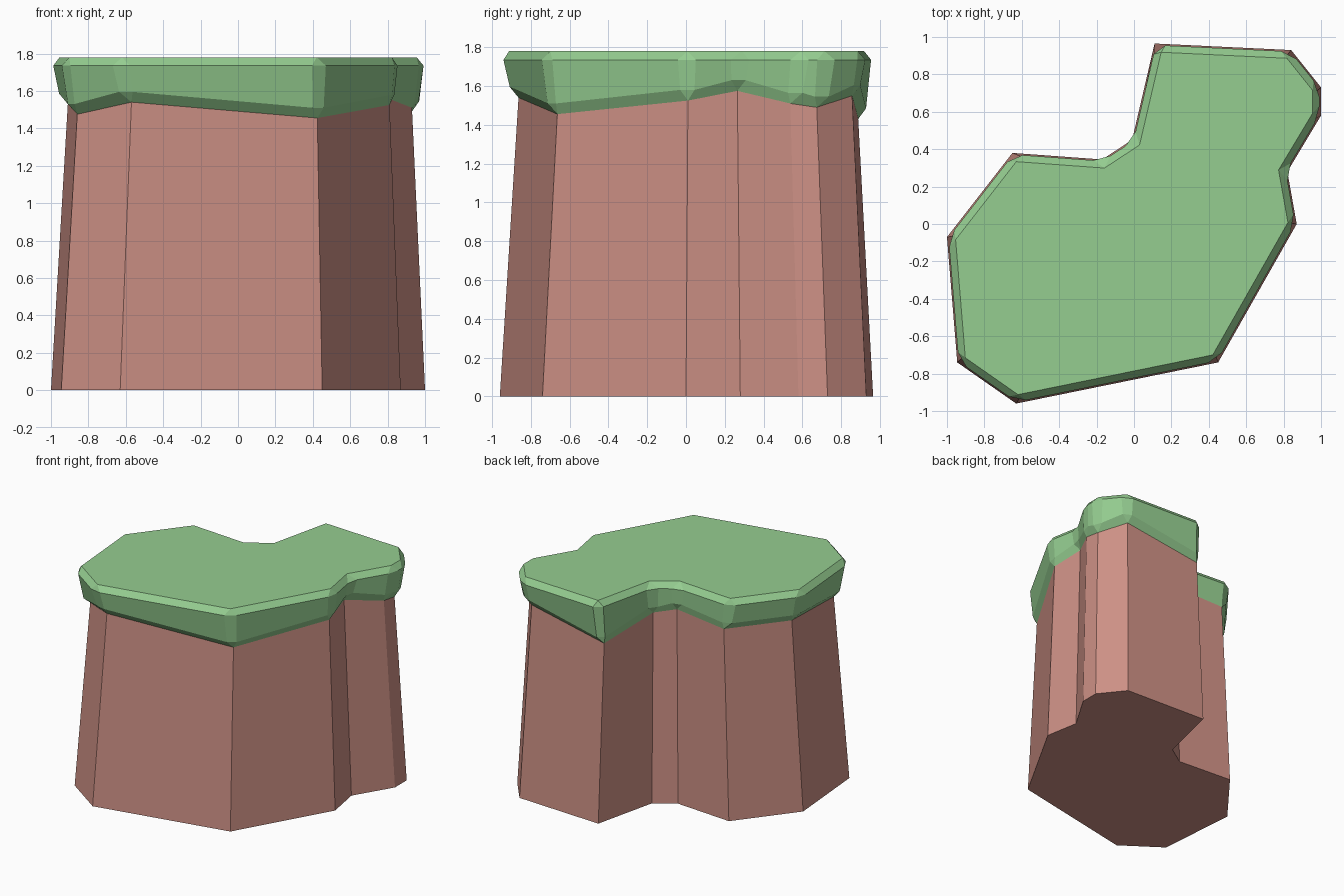
import bpy, bmesh
from mathutils import Vector

if "Cube" in bpy.data.objects:
    bpy.data.objects.remove(bpy.data.objects["Cube"])

# Footprint at the ground (x, y) and height where the rock meets the grass
OUTLINE = [(-.63, -.96, 1.54), (.45, -.74, 1.455), (.87, 0, 1.525), (.82, .28, 1.575),
           (1, .58, 1.51), (1, .73, 1.49), (.84, .93, 1.55), (.11, .965, 1.43),
           (-.01, .45, 1.53), (-.17, .345, 1.56), (-.65, .38, 1.53),
           (-1, -.07, 1.53), (-.945, -.74, 1.475)]
BASE = [Vector((x, y)) for x, y, _ in OUTLINE]
RIM = [z for _, _, z in OUTLINE]
NECK = [Vector((.92 * p.x + .01, .91 * p.y + .01)) for p in BASE]
N = len(BASE)


def inset(pts, d):
    """Move every side of the outline inwards by d."""
    out = []
    for i, p in enumerate(pts):
        a, b = (p - pts[i - 1]).normalized(), (pts[(i + 1) % N] - p).normalized()
        na, nb = Vector((-a.y, a.x)), Vector((-b.y, b.x))
        out.append(p + (na + nb) * d / (1 + na.dot(nb)))
    return out


def ring(pts, zs, cut):
    """Two points per corner, chamfered by cut."""
    out = []
    for i, p in enumerate(pts):
        for q in (pts[i - 1], pts[(i + 1) % N]):
            d = q - p
            s = p + d.normalized() * min(cut, d.length * .35)
            out.append((s.x, s.y, zs[i]))
    return out


def loft(name, rings, color, cap_bottom, cap_top):
    bm = bmesh.new()
    loops = [[bm.verts.new(c) for c in r] for r in rings]
    for lo, hi in zip(loops, loops[1:]):
        for i in range(len(lo)):
            j = (i + 1) % len(lo)
            bm.faces.new((lo[i], lo[j], hi[j], hi[i]))
    if cap_bottom:
        bm.faces.new(loops[0][::-1])
    if cap_top:
        bm.faces.new(loops[-1])
    bmesh.ops.remove_doubles(bm, verts=bm.verts, dist=.0005)
    me = bpy.data.meshes.new(name)
    bm.to_mesh(me)
    bm.free()
    mat = bpy.data.materials.new(name + "_color")
    mat.diffuse_color = color
    mat.use_nodes = True
    mat.node_tree.nodes["Principled BSDF"].inputs["Base Color"].default_value = mat.diffuse_color
    me.materials.append(mat)
    ob = bpy.data.objects.new(name, me)
    bpy.context.collection.objects.link(ob)


# Tapered rock column
loft("rock", [[(p.x, p.y, 0) for p in BASE],
              [(p.x, p.y, z) for p, z in zip(NECK, RIM)]],
     (.61, .28, .235, 1), True, False)

# Overhanging grass cap: pinched lower lip, chamfered side, flat top
lip = [n.lerp(b, .55) for n, b in zip(NECK, BASE)]
mid = inset(BASE, .008)
loft("grass_cap", [ring(NECK, RIM, 0),
                   ring(lip, [z + .055 for z in RIM], .04),
                   ring(mid, [1.735] * N, .05),
                   ring(inset(BASE, .045), [1.78] * N, 0)],
     (.30, .61, .28, 1), False, True)
